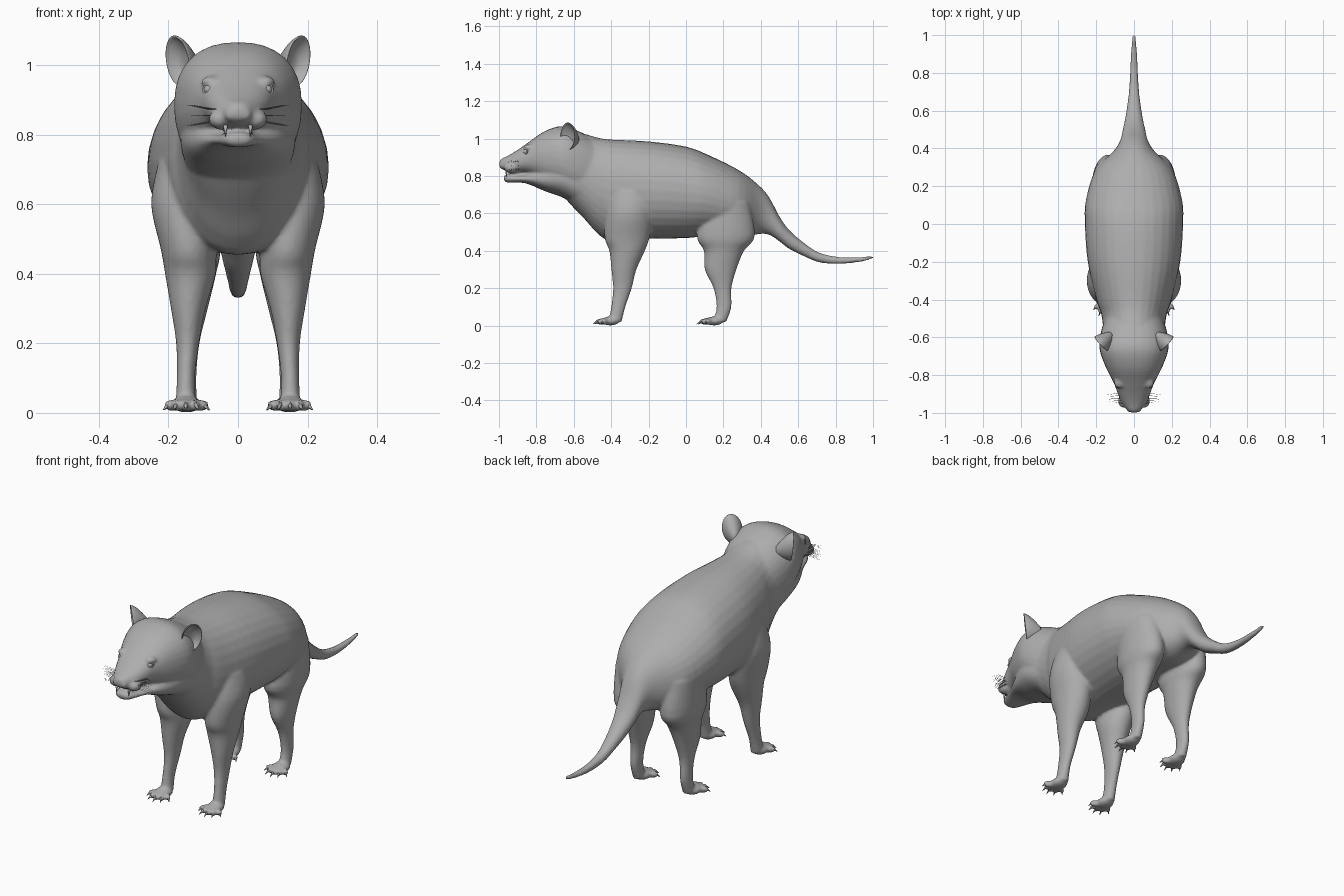
import bpy, bmesh, math
from mathutils import Matrix, Vector

cube = bpy.data.objects.get("Cube")
if cube:
    bpy.data.objects.remove(cube, do_unlink=True)

fur = bpy.data.materials.new("plain_grey")
fur.use_nodes = True
GREY = (0.42, 0.42, 0.42, 1)
fur.diffuse_color = GREY
fur.node_tree.nodes["Principled BSDF"].inputs["Base Color"].default_value = GREY


def finish(bm, name, mirror=False):
    """Turn a bmesh into a smooth object, mirrored across x if asked."""
    bmesh.ops.recalc_face_normals(bm, faces=bm.faces)
    mesh = bpy.data.meshes.new(name)
    bm.to_mesh(mesh)
    bm.free()
    mesh.shade_smooth()
    mesh.materials.append(fur)
    obj = bpy.data.objects.new(name, mesh)
    bpy.context.collection.objects.link(obj)
    if mirror:
        obj.modifiers.new("mirror", "MIRROR").use_mirror_merge = False
    return obj


def smooth_rows(rows, steps=4):
    """Catmull-Rom interpolation of a short table of sections."""
    out = []
    for i in range(len(rows) - 1):
        near = [rows[max(0, min(len(rows) - 1, i + k))] for k in (-1, 0, 1, 2)]
        for s in range(steps):
            t = s / steps
            out.append([b + 0.5 * t * (c - a + t * (2*a - 5*b + 4*c - d + t * (3*(b - c) + d - a)))
                        for a, b, c, d in zip(*near)])
    return out + [list(rows[-1])]


def loft(bm, sections, power=2.0, sides=32):
    """Skin rounded rings, each given as centre, u radius, v radius."""
    def curve(v):
        return math.copysign(abs(v) ** (2 / power), v)
    rings = []
    for centre, u, v in sections:
        angles = [math.tau * k / sides for k in range(sides)]
        rings.append([bm.verts.new(centre + u * curve(math.cos(a)) + v * curve(math.sin(a)))
                      for a in angles])
    for low, high in zip(rings, rings[1:]):
        for k in range(sides):
            n = (k + 1) % sides
            bm.faces.new((low[k], low[n], high[n], high[k]))
    bm.faces.new(rings[0])
    bm.faces.new(rings[-1])


def trunk(bm, rows, power):
    """Rows: y, top, bottom, half width."""
    loft(bm, [(Vector((0, y, (t + b) / 2)), Vector((w, 0, 0)), Vector((0, 0, (t - b) / 2)))
              for y, t, b, w in smooth_rows(rows)], power)


def limb(bm, rows, side):
    """Rows: z, y, x, y radius, x radius."""
    loft(bm, [(Vector((side * x, y, z)), Vector((rx, 0, 0)), Vector((0, ry, 0)))
              for z, y, x, ry, rx in smooth_rows(rows)])


def ball(bm, centre, radii, turn=0.0):
    m = Matrix.Translation(centre) @ Matrix.Rotation(turn, 4, "Z") @ Matrix.Diagonal((*radii, 1))
    bmesh.ops.create_uvsphere(bm, u_segments=20, v_segments=12, radius=1, matrix=m)


def spike(bm, start, end, radius, sides=8):
    start, end = Vector(start), Vector(end)
    d = end - start
    m = Matrix.Translation((start + end) / 2) @ d.to_track_quat("Z", "Y").to_matrix().to_4x4()
    bmesh.ops.create_cone(bm, cap_ends=True, segments=sides, radius1=radius, radius2=radius * 0.1,
                          depth=d.length, matrix=m)


# Torso and tail
BODY = [(-.68, .98, .72, .13), (-.61, 1.04, .64, .165), (-.54, 1.025, .567, .165),
        (-.47, 1.005, .49, .175), (-.4, .995, .455, .2), (-.2, .985, .465, .245),
        (0, .957, .468, .26), (.125, .91, .48, .255), (.285, .83, .47, .205),
        (.39, .75, .49, .105), (.446, .684, .485, .072), (.5, .583, .45, .06),
        (.553, .51, .41, .048), (.634, .44, .37, .035), (.714, .39, .338, .026),
        (.82, .367, .33, .02), (.93, .367, .341, .015), (1.0, .374, .358, .008)]
# Skull with muzzle, and lower jaw
SKULL = [(-.998, .88, .85, .018), (-.985, .893, .838, .035), (-.95, .91, .822, .06),
         (-.9, .94, .817, .085), (-.84, .982, .81, .108), (-.757, 1.039, .76, .15),
         (-.665, 1.067, .72, .182), (-.585, 1.045, .68, .178), (-.5, 1.0, .66, .155)]
JAW = [(-.975, .8, .78, .02), (-.955, .808, .765, .045), (-.86, .808, .762, .084),
       (-.757, .85, .72, .135), (-.66, .9, .685, .165), (-.56, .9, .63, .16)]
FRONT_LEG = [(.72, -.28, .14, .13, .09), (.6, -.3, .15, .13, .1), (.47, -.315, .142, .12, .08),
             (.4, -.315, .137, .095, .073), (.3, -.332, .143, .067, .05),
             (.2, -.34, .145, .05, .033), (.1, -.362, .15, .038, .026), (.02, -.38, .15, .036, .03)]
HIND_LEG = [(.66, .22, .14, .12, .08), (.48, .213, .135, .155, .085), (.4, .203, .133, .107, .07),
            (.3, .185, .137, .085, .05), (.2, .195, .142, .048, .031),
            (.1, .203, .145, .04, .025), (.02, .18, .145, .036, .028)]
PAWS = [(.15, -.405), (.147, .15)]
TOES = [math.radians(a) for a in (-58, -28, 0, 28, 58)]

bm = bmesh.new()
trunk(bm, BODY, 2.1)
trunk(bm, SKULL, 2.3)
trunk(bm, JAW, 2.2)
for side in (1, -1):
    limb(bm, FRONT_LEG, side)
    limb(bm, HIND_LEG, side)
    # nose wings, brow and whisker pads
    ball(bm, (side * .02, -.978, .858), (.02, .02, .02))
    ball(bm, (side * .048, -.93, .845), (.035, .045, .03), side * .4)
    ball(bm, (side * .075, -.835, .952), (.03, .035, .018), side * .4)
    # paws with fanned toes
    for px, py in PAWS:
        ball(bm, (side * px, py, .025), (.042, .05, .024))
        for a in TOES:
            ball(bm, (side * px + .046 * math.sin(a), py - .05 * math.cos(a), .022),
                 (.013, .03, .018), a)
body = finish(bm, "body")
remesh = body.modifiers.new("fuse", "REMESH")
remesh.mode = "VOXEL"
remesh.voxel_size = 0.008
remesh.use_smooth_shade = True
relax = body.modifiers.new("relax", "SMOOTH")
relax.factor = 0.5
relax.iterations = 5

# Claws
bm = bmesh.new()
for px, py in PAWS:
    for a in TOES:
        s, c = math.sin(a), math.cos(a)
        spike(bm, (px + .058 * s, py - .065 * c, .025), (px + .078 * s, py - .093 * c, .008), .008)
finish(bm, "claws", True)

# Ears: a shallow oval cup facing forward and out
CUP = [(.3, -.07), (.62, -.045), (.88, -.018), (1, .004), (.96, .008), (.85, -.004),
       (.55, -.022), (.1, -.03)]
facing = Vector((.75, -.66, 0)).normalized()
across = Vector((-facing.y, facing.x, 0))
bm = bmesh.new()
loft(bm, [(Vector((.168, -.628, 1.012 - .03 * (1 - r))) + facing * d, across * .05 * r,
           Vector((.01, 0, .074)) * r) for r, d in smooth_rows(CUP, 3)])
finish(bm, "ears", True)

# Eyes with lids
eye = Vector((.083, -.855, .93))
look = Vector((.6, -.75, .2))
bm = bmesh.new()
ball(bm, eye, (.015, .015, .015))
finish(bm, "eyes", True)
bm = bmesh.new()
aim = Matrix.Translation(eye + look * .005) @ look.to_track_quat("Z", "Y").to_matrix().to_4x4()
rim = []
for k in range(24):
    a = math.tau * k / 24
    out = Vector((math.cos(a), math.sin(a), 0))
    rim.append([bm.verts.new(aim @ (out * (.016 + .004 * math.cos(b)) + Vector((0, 0, .004 * math.sin(b)))))
                for b in (math.tau * j / 8 for j in range(8))])
for k in range(24):
    for j in range(8):
        nxt = rim[(k + 1) % 24]
        bm.faces.new((rim[k][j], nxt[j], nxt[(j + 1) % 8], rim[k][(j + 1) % 8]))
finish(bm, "eyelids", True)

# Fangs
bm = bmesh.new()
spike(bm, (.036, -.958, .828), (.036, -.962, .795), .007)
finish(bm, "fangs", True)

# Whiskers in three rows
bm = bmesh.new()
for row in range(3):
    for col in range(5):
        start = Vector((.055 + .005 * col, -.95 + .014 * col, .84 + .016 * row))
        spike(bm, start, start + Vector((.075, .012 - .006 * col, .014 * (row - 1))), .0015, 4)
finish(bm, "whiskers", True)
